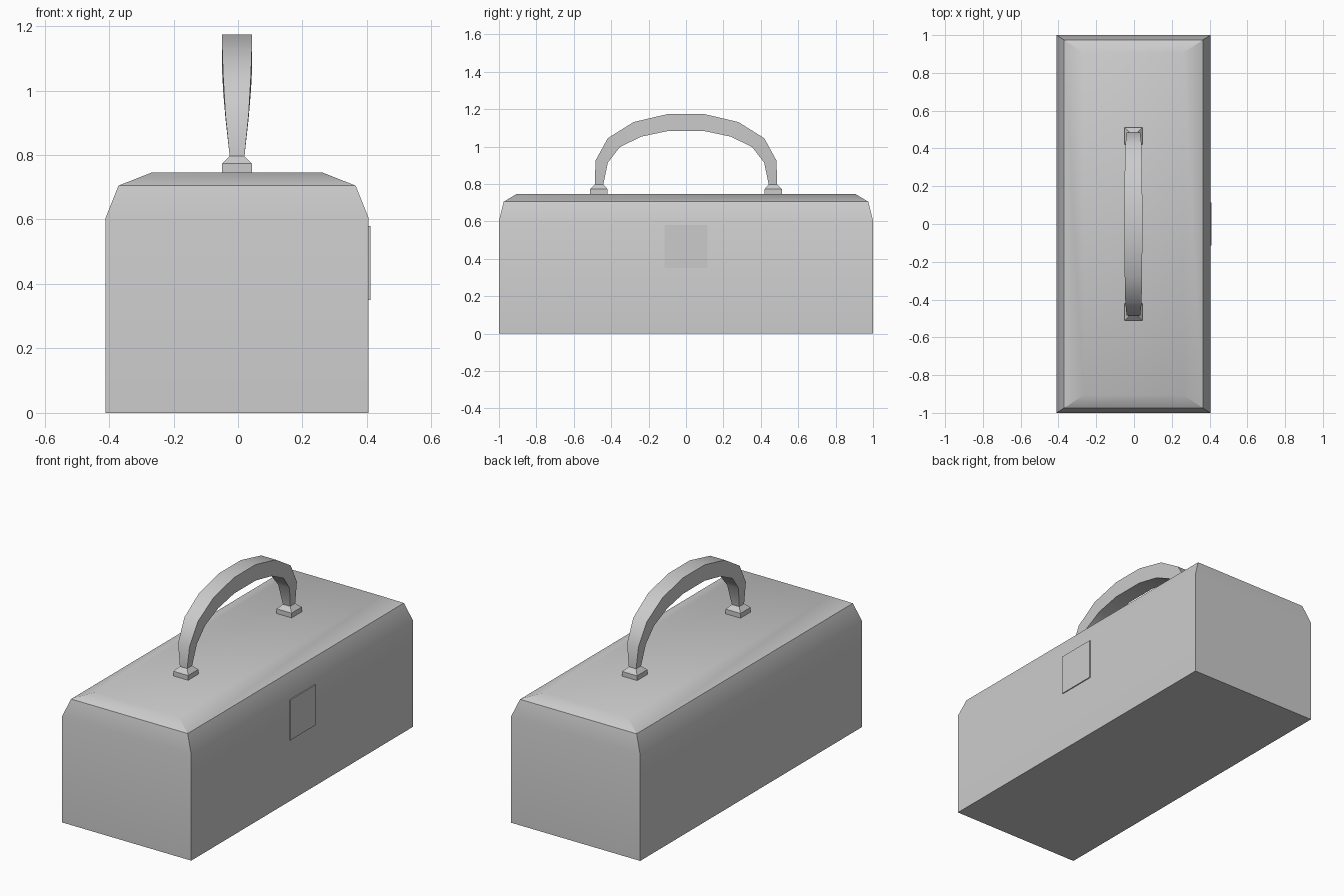
import bpy, math

if "Cube" in bpy.data.objects:
    bpy.data.objects.remove(bpy.data.objects["Cube"])

CX = -0.003  # body centre line; the latch sticks out on +x


def loft(name, rings, cap_start=True, cap_end=True):
    """Skin a series of four-point rings into one object."""
    verts = [p for ring in rings for p in ring]
    faces = []
    for r in range(len(rings) - 1):
        for i in range(4):
            j = (i + 1) % 4
            faces.append((r * 4 + i, r * 4 + j, r * 4 + 4 + j, r * 4 + 4 + i))
    if cap_start:
        faces.append((3, 2, 1, 0))
    if cap_end:
        n = len(verts) - 4
        faces.append((n, n + 1, n + 2, n + 3))
    mesh = bpy.data.meshes.new(name)
    mesh.from_pydata(verts, [], faces)
    obj = bpy.data.objects.new(name, mesh)
    bpy.context.collection.objects.link(obj)
    bpy.ops.object.select_all(action='DESELECT')
    obj.select_set(True)
    bpy.context.view_layer.objects.active = obj
    bpy.ops.object.mode_set(mode='EDIT')
    bpy.ops.mesh.select_all(action='SELECT')
    bpy.ops.mesh.normals_make_consistent(inside=False)
    bpy.ops.object.mode_set(mode='OBJECT')
    bpy.ops.object.shade_smooth_by_angle(angle=math.radians(35))
    return obj


def rect(hx, hy, z, cy=0.0):
    return [(CX - hx, cy - hy, z), (CX + hx, cy - hy, z),
            (CX + hx, cy + hy, z), (CX - hx, cy + hy, z)]


# Box with two-step bevelled lid
loft("box_body", [rect(0.408, 1.0, 0), rect(0.408, 1.0, 0.605),
                  rect(0.368, 0.975, 0.705), rect(0.264, 0.906, 0.746)])

# Latch plate on the right side
plate = [[(x, -0.115, 0.35), (x, 0.115, 0.35), (x, 0.115, 0.58), (x, -0.115, 0.58)]
         for x in (0.40, 0.411)]
loft("latch_plate", plate)

# Handle feet
for side, label in ((-1, "front"), (1, "back")):
    loft(f"handle_foot_{label}",
         [rect(0.047, 0.046, 0.745, side * 0.466), rect(0.047, 0.046, 0.773, side * 0.466),
          rect(0.023, 0.0225, 0.797, side * 0.4645)], cap_end=False)

# Arched handle: outer y, outer z, inner y, inner z, half width
half = [(0.487, 0.797, 0.442, 0.797, 0.023),
        (0.484, 0.925, 0.418, 0.914, 0.036),
        (0.418, 1.045, 0.354, 0.997, 0.043),
        (0.280, 1.131, 0.240, 1.053, 0.046),
        (0.097, 1.174, 0.097, 1.083, 0.047)]
path = [(-1, s) for s in half] + [(1, s) for s in reversed(half)]
rings = [[(CX - w, k * yo, zo), (CX + w, k * yo, zo), (CX + w, k * yi, zi), (CX - w, k * yi, zi)]
         for k, (yo, zo, yi, zi, w) in path]
loft("handle_grip", rings, cap_start=False, cap_end=False)
